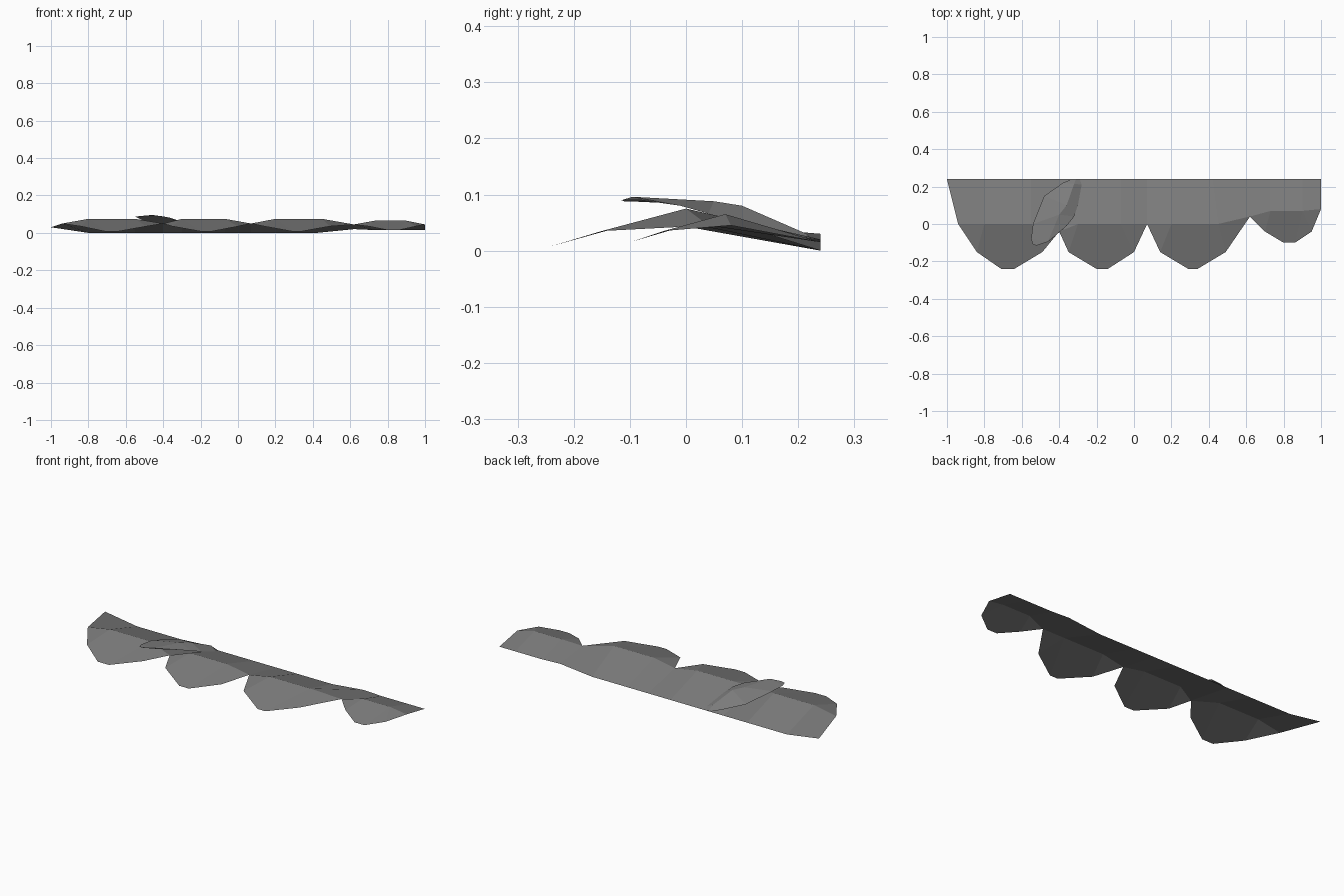
import bpy

cube = bpy.data.objects.get("Cube")
if cube:
    bpy.data.objects.remove(cube, do_unlink=True)

# Single flat colour
grey = bpy.data.materials.new("slate_grey")
grey.use_nodes = True
colour = (0.2, 0.2, 0.2, 1)
grey.diffuse_color = colour
bsdf = grey.node_tree.nodes["Principled BSDF"]
bsdf.inputs["Base Color"].default_value = colour
bsdf.inputs["Roughness"].default_value = 0.9


def sheet(name, points, faces):
    mesh = bpy.data.meshes.new(name)
    mesh.from_pydata(points, [], faces)
    mesh.materials.append(grey)
    mesh.update()
    obj = bpy.data.objects.new(name, mesh)
    bpy.context.collection.objects.link(obj)
    return obj


BACK = 0.24


def lobe(name, left, right, ridge_x, side_x, tip_x, ridge, side, tip, back_x, back_z):
    """Arched scallop: back edge, ridge line and drooping pointed front."""
    back = [(x, BACK, z) for x, z in zip(back_x, back_z)]
    crest = [left] + [(x, *ridge) for x in ridge_x] + [right]
    front = [(side_x[0], *side), (tip_x[0], *tip), (tip_x[1], *tip), (side_x[1], *side)]
    faces = [(i + 4, i + 5, i + 1, i) for i in range(3)]
    faces += [(4, 8, 5), (8, 9, 5), (9, 10, 6, 5), (10, 11, 6), (11, 7, 6)]
    sheet(name, back + crest + front, faces)


# Valleys shared by neighbouring lobes
v0, v1, v2 = (-0.94, 0, 0.05), (-0.4, -0.04, 0.05), (0.07, 0, 0.05)
v3, v4 = (0.62, 0.04, 0.045), (1, 0.08, 0.045)
big = ((0, 0.075), (-0.15, 0.035), (-0.24, 0.008))
small = ((0.07, 0.065), (-0.04, 0.035), (-0.1, 0.015))

# Row of overlapping scallops
lobe("right_end_lobe", v0, v1, (-0.8, -0.55), (-0.84, -0.49), (-0.71, -0.64), *big,
     (-1, -0.8, -0.55, -0.4), (0.03, 0, 0, 0))
lobe("right_middle_lobe", v1, v2, (-0.3, -0.07), (-0.35, 0), (-0.2, -0.14), *big,
     (-0.4, -0.3, -0.07, 0.07), (0, 0, 0, 0))
lobe("left_middle_lobe", v2, v3, (0.2, 0.45), (0.14, 0.49), (0.29, 0.34), *big,
     (0.07, 0.2, 0.42, 0.62), (0, 0, 0, 0.02))
lobe("left_end_lobe", v3, v4, (0.73, 0.9), (0.7, 0.95), (0.8, 0.86), *small,
     (0.62, 0.73, 0.9, 1), (0.02, 0.015, 0.015, 0.015))

# Raised flap lying over the joint of the first two lobes
outer = [(-0.33, 0.24, 0.005), (-0.38, 0.22, 0.02), (-0.48, 0.15, 0.05),
         (-0.54, 0, 0.083), (-0.55, -0.08, 0.087), (-0.54, -0.11, 0.088)]
inner = [(-0.31, 0.24, 0.005), (-0.32, 0.215, 0.03), (-0.36, 0.1, 0.08),
         (-0.4, 0.05, 0.088), (-0.46, -0.095, 0.096), (-0.52, -0.115, 0.09)]
edge = [(-0.29, 0.24, 0), (-0.28, 0.21, 0.01), (-0.3, 0.1, 0.045),
        (-0.32, 0.04, 0.066), (-0.36, -0.01, 0.08), (-0.44, -0.08, 0.09)]
n = len(outer)
faces = []
for i in range(n - 1):
    faces.append((i, i + 1, n + i + 1, n + i))
    faces.append((n + i, n + i + 1, 2 * n + i + 1, 2 * n + i))
sheet("raised_flap", outer + inner + edge, faces)
